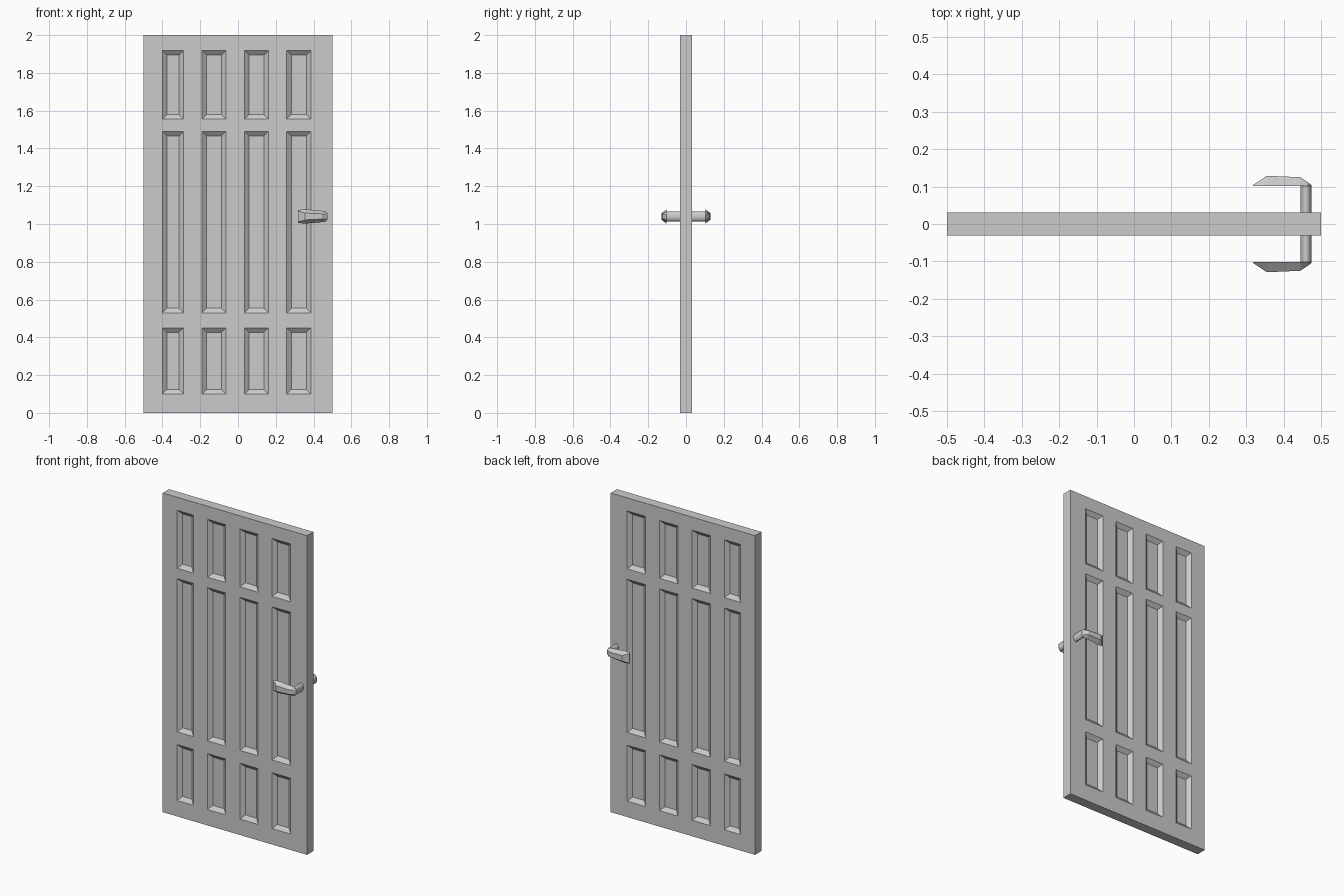
import bpy, bmesh
from mathutils import Matrix

cube = bpy.data.objects.get("Cube")
if cube:
    bpy.data.objects.remove(cube, do_unlink=True)

grey = bpy.data.materials.new("light grey")
grey.use_nodes = True
grey.diffuse_color = (0.6, 0.6, 0.6, 1)
grey.node_tree.nodes["Principled BSDF"].inputs["Base Color"].default_value = grey.diffuse_color


def finish(bm, name):
    bmesh.ops.recalc_face_normals(bm, faces=bm.faces)
    mesh = bpy.data.meshes.new(name)
    bm.to_mesh(mesh)
    bm.free()
    mesh.materials.append(grey)
    obj = bpy.data.objects.new(name, mesh)
    bpy.context.collection.objects.link(obj)
    return obj


# Door leaf: a slab cut along the panel borders
HALF = 0.031
columns = [(-0.40, -0.288), (-0.19, -0.064), (0.035, 0.161), (0.258, 0.386)]
rows = [(0.10, 0.45), (0.53, 1.49), (1.555, 1.918)]
bm = bmesh.new()
bmesh.ops.create_cube(bm, size=1, matrix=Matrix.Translation((0, 0, 1)) @ Matrix.Diagonal((1, 2 * HALF, 2, 1)))
cuts = [((x, 0, 0), (1, 0, 0)) for c in columns for x in c]
cuts += [((0, 0, z), (0, 0, 1)) for r in rows for z in r]
for point, normal in cuts:
    bmesh.ops.bisect_plane(bm, geom=bm.verts[:] + bm.edges[:] + bm.faces[:],
                           plane_co=point, plane_no=normal)


def within(value, spans):
    return any(a < value < b for a, b in spans)


# Sunken panels with sloped borders on both sides
bm.normal_update()
panels = []
for f in bm.faces:
    c = f.calc_center_median()
    if abs(f.normal.y) > 0.9 and within(c.x, columns) and within(c.z, rows):
        panels.append(f)
bmesh.ops.inset_individual(bm, faces=panels, thickness=0.024, depth=-0.02, use_even_offset=True)
finish(bm, "door_leaf")

# Lever handles, mirrored front and back
LEVER_Z, BASE_Y = 1.04, 0.102
# Grip sections: x, outer y, half height at base, half height outside
sections = [(0.318, 0.104, 0.034, 0.03), (0.355, 0.129, 0.038, 0.018),
            (0.445, 0.125, 0.03, 0.014), (0.464, 0.112, 0.027, 0.014),
            (0.475, 0.104, 0.014, 0.01)]
for side, label in ((-1, "front"), (1, "back")):
    bm = bmesh.new()
    rings = []
    for x, outer, base_h, outer_h in sections:
        ring = [(BASE_Y, -base_h), (outer, -outer_h), (outer, outer_h), (BASE_Y, base_h)]
        rings.append([bm.verts.new((x, side * y, LEVER_Z + h)) for y, h in ring])
    for a, b in zip(rings, rings[1:]):
        for i in range(4):
            j = (i + 1) % 4
            bm.faces.new((a[i], a[j], b[j], b[i]))
    bm.faces.new(rings[0])
    bm.faces.new(rings[-1])
    finish(bm, label + "_lever_grip")

    # Oval spindle from the leaf to the grip
    bm = bmesh.new()
    start, end = HALF - 0.005, BASE_Y + 0.002
    place = (Matrix.Translation((0.46, side * (start + end) / 2, LEVER_Z))
             @ Matrix.Diagonal((0.015, 1, 0.026, 1)) @ Matrix.Rotation(1.5707963, 4, "X"))
    bmesh.ops.create_cone(bm, cap_ends=True, segments=16, radius1=1, radius2=1,
                          depth=end - start, matrix=place)
    spindle = finish(bm, label + "_lever_spindle")
    bpy.ops.object.select_all(action="DESELECT")
    spindle.select_set(True)
    bpy.context.view_layer.objects.active = spindle
    bpy.ops.object.shade_smooth_by_angle(angle=0.8)
